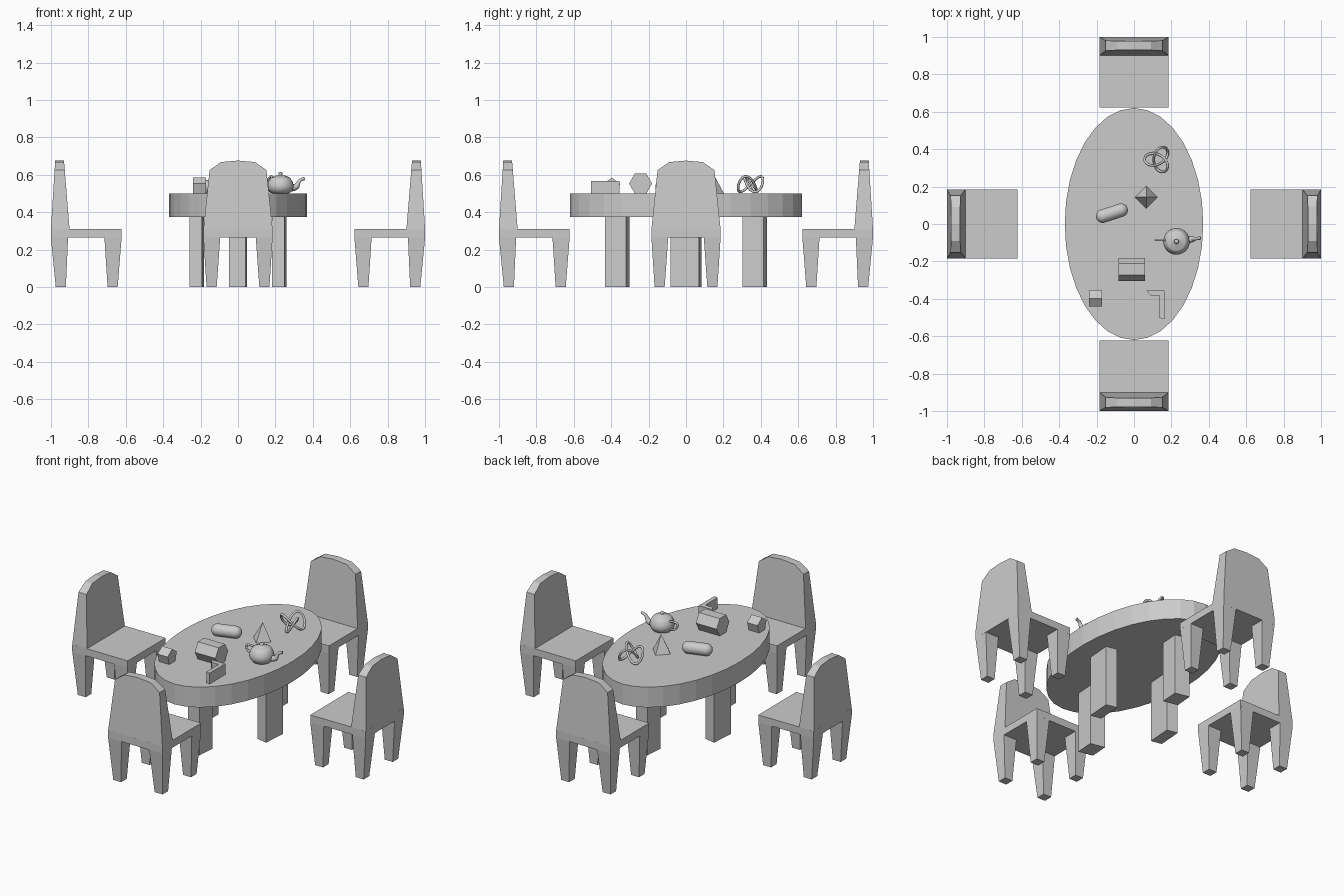
import bpy, bmesh
from math import sin, cos, pi, radians
from mathutils import Matrix, Vector

if "Cube" in bpy.data.objects:
    bpy.data.objects.remove(bpy.data.objects["Cube"])


def loft(name, rings, matrix=Matrix(), smooth=False):
    """Skin between equal-length rings of points and cap both ends."""
    bm = bmesh.new()
    vs = [[bm.verts.new(matrix @ Vector(p)) for p in r] for r in rings]
    n = len(rings[0])
    for a, b in zip(vs, vs[1:]):
        for i in range(n):
            j = (i + 1) % n
            bm.faces.new((a[i], a[j], b[j], b[i]))
    bm.faces.new(vs[0][::-1])
    bm.faces.new(vs[-1])
    bmesh.ops.recalc_face_normals(bm, faces=bm.faces)
    me = bpy.data.meshes.new(name)
    bm.to_mesh(me)
    bm.free()
    ob = bpy.data.objects.new(name, me)
    bpy.context.collection.objects.link(ob)
    if smooth:
        me.shade_smooth()
    return ob


def rect(cx, cy, hx, hy, z):
    return [(cx - hx, cy - hy, z), (cx + hx, cy - hy, z),
            (cx + hx, cy + hy, z), (cx - hx, cy + hy, z)]


def circle(n, r, z=0, ry=None, cx=0, cy=0):
    ry = r if ry is None else ry
    return [(cx + r * cos(2 * pi * i / n), cy + ry * sin(2 * pi * i / n), z)
            for i in range(n)]


def tube(name, pts, radii, cyclic=False):
    """Round tube along a path, with a radius per point."""
    cu = bpy.data.curves.new(name, 'CURVE')
    cu.dimensions = '3D'
    cu.bevel_depth = 1
    cu.bevel_resolution = 2
    cu.use_fill_caps = True
    cu.resolution_u = 4
    sp = cu.splines.new('NURBS')
    sp.points.add(len(pts) - 1)
    for p, co, r in zip(sp.points, pts, radii):
        p.co = (*co, 1)
        p.radius = r
    sp.order_u = 3
    sp.use_endpoint_u = not cyclic
    sp.use_cyclic_u = cyclic
    ob = bpy.data.objects.new(name, cu)
    bpy.context.collection.objects.link(ob)
    return ob


# Oval table: round top and four legs, squashed in x
loft("table_top", [circle(32, 0.37, z, 0.62) for z in (0.375, 0.5)])
squash = Matrix.Diagonal((0.6, 1, 1, 1))
for k in range(4):
    m = (squash @ Matrix.Rotation(k * pi / 2, 4, 'Z')
         @ Matrix.Translation((0, -0.368, 0)) @ Matrix.Rotation(radians(-7), 4, 'Z'))
    loft("table_leg", [rect(0, 0, 0.076, 0.057, z) for z in (0, 0.376)], m)


# Chairs, each facing the table
def backrest_side(y0, dy):
    half = [(0.185, 0.308), (0.152, 0.625), (0.09, 0.668)]
    outline = half + [(0, 0.676)] + [(-x, z) for x, z in half[::-1]]
    return [(x, y0 + dy * (z - 0.308) / 0.368, z) for x, z in outline]


for k in range(4):
    m = Matrix.Rotation(k * pi / 2, 4, 'Z')
    loft("chair_seat", [rect(0, 0.811, 0.185, 0.189, z) for z in (0.265, 0.31)], m)
    loft("chair_back", [backrest_side(0.9, 0.03), backrest_side(1.0, -0.023)], m)
    for sx in (-1, 1):
        for top, low in ((0.954, 0.947), (0.668, 0.67)):
            loft("chair_leg", [rect(sx * 0.141, low, 0.027, 0.027, 0),
                               rect(sx * 0.14, top, 0.045, 0.046, 0.266)], m)

# Teapot: lathed body and lid, spout and handle
pot = Matrix.Translation((0.227, -0.093, 0.5))
body = [(0.04, 0), (0.052, 0.004), (0.066, 0.02), (0.071, 0.038), (0.067, 0.058),
        (0.058, 0.075), (0.05, 0.085), (0.046, 0.086), (0.03, 0.094),
        (0.012, 0.098), (0.008, 0.101), (0.013, 0.107), (0.01, 0.112), (0.003, 0.114)]
loft("teapot_body", [circle(28, r, z) for r, z in body], pot, True)
yaw = Matrix.Rotation(radians(8), 4, 'Z')
spout = [(0.05, 0, 0.03), (0.085, 0, 0.03), (0.095, 0, 0.055), (0.108, 0, 0.076), (0.13, 0, 0.08)]
tube("teapot_spout", [pot @ yaw @ Vector(p) for p in spout], (0.02, 0.018, 0.011, 0.008, 0.009))
handle = [(-0.058, 0, 0.072), (-0.085, 0, 0.075), (-0.112, 0, 0.072),
          (-0.11, 0, 0.045), (-0.09, 0, 0.028), (-0.063, 0, 0.02)]
tube("teapot_handle", [pot @ Vector(p) + Vector((0, 0.008, 0)) for p in handle], [0.006] * 6)

# Trefoil knot
s = 0.0245
knot = []
for i in range(48):
    t = 2 * pi * i / 48
    x, y = sin(t) + 2 * sin(2 * t), cos(t) - 2 * cos(2 * t)
    knot.append((0.13 + y * s, 0.345 - x * s, 0.55 - 0.042 * sin(3 * t)))
tube("trefoil_knot", knot, [0.007] * 48, True)

# Four-sided pyramid
loft("pyramid", [circle(4, 0.06, 0.5, cx=0.065, cy=0.143),
                 circle(4, 0.0005, 0.607, cx=0.068, cy=0.145)])

# Capsule lying down
r, h = 0.036, 0.052
prof = [(r * sin(a * pi / 16), -h - r * cos(a * pi / 16)) for a in range(1, 9)]
prof += [(q, -z) for q, z in prof[::-1]]
m = (Matrix.Translation((-0.118, 0.058, 0.5 + r)) @ Matrix.Rotation(radians(18), 4, 'Z')
     @ Matrix.Rotation(pi / 2, 4, 'Y'))
loft("capsule", [circle(20, q, z) for q, z in prof], m, True)


# Prisms lying along x
def prism(name, n, rad, start, x0, x1, cy, cz):
    loft(name, [[(x, cy + rad * cos(start + 2 * pi * i / n),
                  cz + rad * sin(start + 2 * pi * i / n)) for i in range(n)]
                for x in (x0, x1)])


prism("hexagonal_prism", 6, 0.0615, 0, -0.082, 0.06, -0.243, 0.553)
prism("pentagonal_prism", 5, 0.047, pi / 2, -0.24, -0.17, -0.397, 0.538)

# L-shaped block
ell = [(0.065, -0.355), (0.162, -0.355), (0.162, -0.508), (0.136, -0.502),
       (0.136, -0.383), (0.09, -0.383)]
loft("l_block", [[(x, y, z) for x, y in ell] for z in (0.5, 0.567)])
